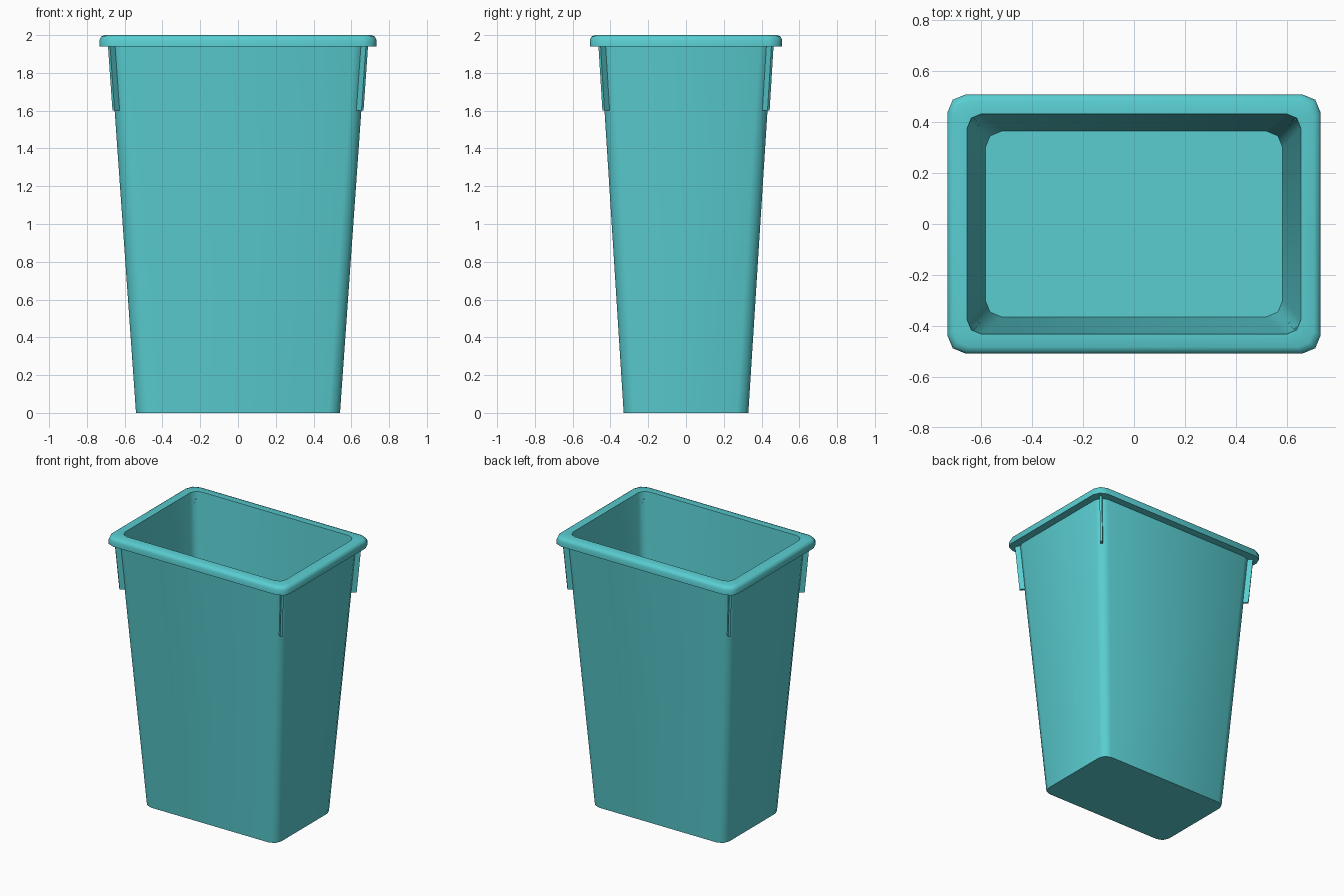
import bpy, bmesh, math
from mathutils import Matrix, Vector

cube = bpy.data.objects.get("Cube")
if cube:
    bpy.data.objects.remove(cube, do_unlink=True)

teal = bpy.data.materials.new("teal plastic")
teal.use_nodes = True
COLOUR = (0.10, 0.61, 0.635, 1)
teal.diffuse_color = COLOUR
teal.node_tree.nodes["Principled BSDF"].inputs["Base Color"].default_value = COLOUR


def finish(name, bm):
    mesh = bpy.data.meshes.new(name)
    bm.to_mesh(mesh)
    bm.free()
    mesh.materials.append(teal)
    obj = bpy.data.objects.new(name, mesh)
    bpy.context.collection.objects.link(obj)
    return obj


def smooth(obj):
    bpy.ops.object.select_all(action='DESELECT')
    obj.select_set(True)
    bpy.context.view_layer.objects.active = obj
    bpy.ops.object.shade_smooth_by_angle(angle=math.radians(50))


def ring(bm, hx, hy, z, r, steps=2):
    """Rounded rectangle of vertices, counter-clockwise."""
    verts = []
    for q, (sx, sy) in enumerate([(1, 1), (-1, 1), (-1, -1), (1, -1)]):
        for k in range(steps + 1):
            a = math.pi / 2 * (q + k / steps)
            verts.append(bm.verts.new((sx * (hx - r) + r * math.cos(a),
                                       sy * (hy - r) + r * math.sin(a), z)))
    return verts


def loft(name, sections, cap_first=False, cap_last=False):
    bm = bmesh.new()
    rings = [ring(bm, *s) for s in sections]
    for a, b in zip(rings, rings[1:]):
        for j in range(len(a)):
            k = (j + 1) % len(a)
            bm.faces.new((a[j], a[k], b[k], b[j]))
    if cap_first:
        bm.faces.new(rings[0][::-1])
    if cap_last:
        bm.faces.new(rings[-1])
    smooth(finish(name, bm))


# Half width, half depth, height and corner radius of each section
FOOT = (0.54, 0.33, 0, 0.06)
NECK = (0.677, 0.453, 1.94, 0.065)
MOUTH = (0.655, 0.432, 2.0, 0.055)
FLOOR = (0.584, 0.365, 0.95, 0.065)

# Tapered outside, with its base
loft("outer_shell", [FOOT, NECK], cap_first=True)

# Overhanging rim: flat underside, rounded outer top edge
loft("rim", [NECK, (0.733, 0.509, 1.94, 0.072), (0.733, 0.509, 1.975, 0.072),
             (0.725, 0.501, 1.992, 0.068), (0.707, 0.483, 2.0, 0.062), MOUTH])

# Tapered inside, with the raised floor
loft("inner_liner", [MOUTH, FLOOR], cap_last=True)

# Thin diagonal ribs under the rim, one at each corner
for side, sx in (("left", 1), ("right", -1)):
    for end, sy in (("front", -1), ("back", 1)):
        along = Vector((sx, sy, 0))
        across = Vector((-sy, sx, 0)).normalized() * 0.008
        bm = bmesh.new()
        box = bmesh.ops.create_cube(bm, size=2)["verts"]
        for v in box:
            top = v.co.z > 0
            z = 1.945 if top else 1.6
            x, y = (0.683, 0.458) if top else (0.659, 0.437)
            inset = 0 if v.co.x > 0 else 0.05
            corner = Vector((sx * x, sy * y, z))
            v.co = corner - along * inset + across * v.co.y
        bmesh.ops.recalc_face_normals(bm, faces=bm.faces)
        finish(f"{end}_{side}_rib", bm)
